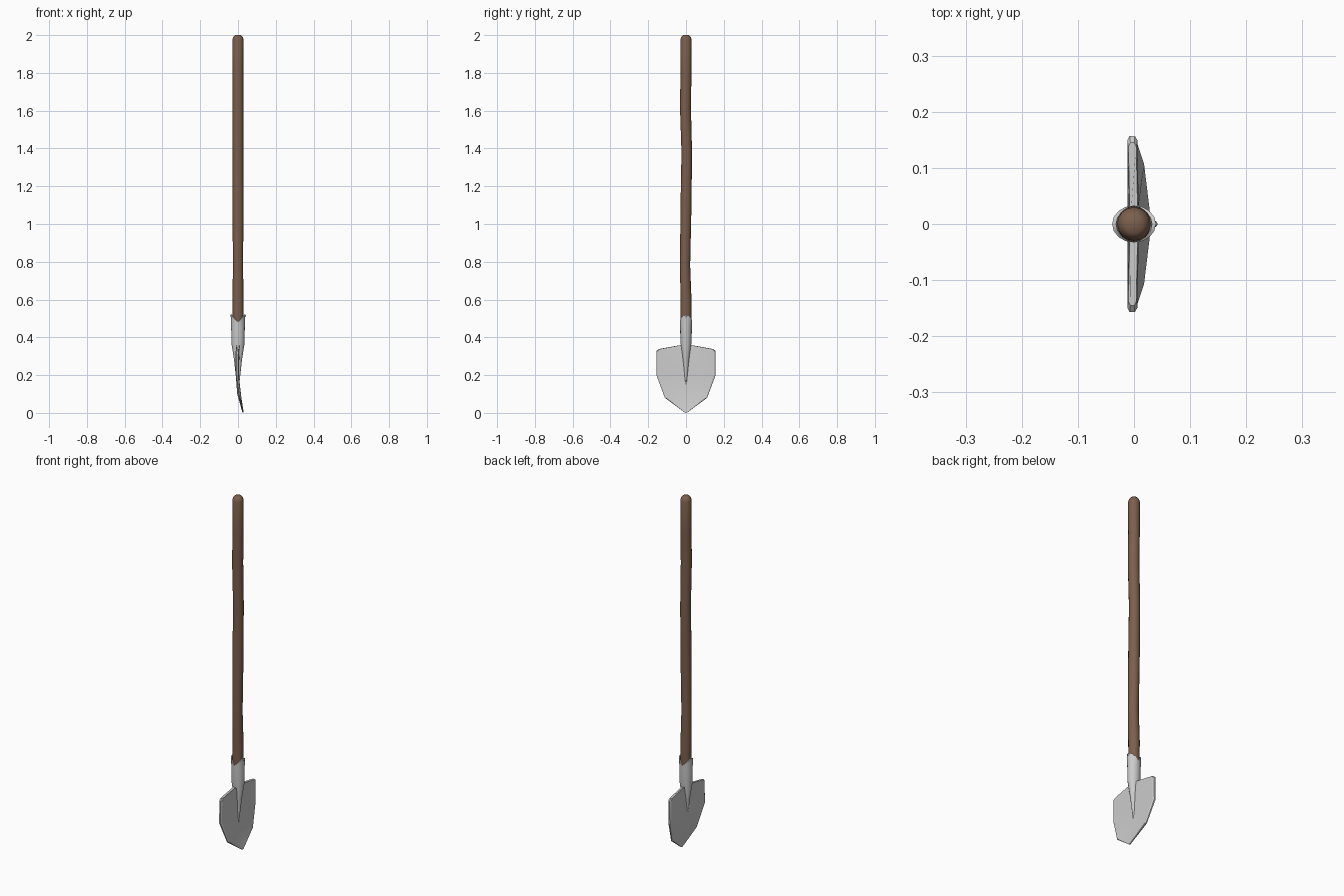
import bpy, bmesh, math

if "Cube" in bpy.data.objects:
    bpy.data.objects.remove(bpy.data.objects["Cube"])

wood = bpy.data.materials.new("wood")
wood.diffuse_color = (0.2, 0.115, 0.075, 1)
wood.use_nodes = True
wood.node_tree.nodes["Principled BSDF"].inputs["Base Color"].default_value = wood.diffuse_color


def loft(name, rings, angle, closed_ends=True):
    """Join equal-length rings of points into a skinned mesh."""
    bm = bmesh.new()
    vs = [[bm.verts.new(p) for p in r] for r in rings]
    n = len(vs[0])
    for a, b in zip(vs, vs[1:]):
        for i in range(n):
            j = (i + 1) % n
            bm.faces.new((a[i], a[j], b[j], b[i]))
    if closed_ends:
        bm.faces.new(vs[0])
        bm.faces.new(vs[-1])
    bmesh.ops.remove_doubles(bm, verts=bm.verts, dist=1e-5)
    bmesh.ops.recalc_face_normals(bm, faces=bm.faces)
    me = bpy.data.meshes.new(name)
    bm.to_mesh(me)
    bm.free()
    ob = bpy.data.objects.new(name, me)
    bpy.context.collection.objects.link(ob)
    bpy.ops.object.select_all(action='DESELECT')
    bpy.context.view_layer.objects.active = ob
    ob.select_set(True)
    bpy.ops.object.shade_smooth_by_angle(angle=math.radians(angle))
    return ob


def ring(z, rx, ry, y=0, crown=0, n=16):
    pts = []
    for i in range(n):
        a = math.tau * i / n
        c, s = math.cos(a), math.sin(a)
        pts.append((rx * c, y + ry * s, z + crown * abs(c)))
    return pts


# Wooden handle: slightly crooked, rounded top (z, radius, y offset)
shaft = [(0.38, 0.027, 0), (0.6, 0.029, 0), (0.78, 0.027, -0.005),
         (1.1, 0.029, 0), (1.38, 0.028, 0.004), (1.62, 0.029, -0.003),
         (1.8, 0.029, 0), (1.975, 0.03, 0), (1.991, 0.025, 0), (2.0, 0.016, 0)]
handle = loft("handle", [ring(z, r, r, y) for z, r, y in shaft], 50)
handle.data.materials.append(wood)

# Metal socket: notched collar at the top, tapering to a rib on the blade
socket = [(0.125, 0.004, 0.002, 0), (0.2, 0.012, 0.008, 0),
          (0.28, 0.021, 0.017, 0), (0.37, 0.035, 0.029, 0),
          (0.44, 0.036, 0.031, 0.02), (0.48, 0.039, 0.033, 0.04),
          (0.48, 0.032, 0.029, 0.04), (0.44, 0.028, 0.027, 0.02)]
loft("socket", [ring(z, rx, ry, 0, c) for z, rx, ry, c in socket], 40)

# Rivet on the collar
bpy.ops.mesh.primitive_uv_sphere_add(segments=10, ring_count=6, radius=0.006,
                                     location=(0.036, 0, 0.512))
bpy.context.object.name = "rivet"
bpy.ops.object.shade_smooth_by_angle(angle=math.radians(60))

# Blade: half-width, edge z, middle z, x at edge, x at middle, half thickness
rows = [(0.145, 0.338, 0.364, -0.003, 0.0, 0.007),
        (0.157, 0.328, 0.345, -0.003, 0.0, 0.009),
        (0.157, 0.2, 0.2, -0.004, -0.004, 0.008),
        (0.112, 0.08, 0.1, 0.012, 0.002, 0.006),
        (0.008, 0.003, 0.0, 0.027, 0.027, 0.003)]


def blade_ring(w, ze, zm, xe, xm, t):
    front = [(xe + t * 0.5, -w, ze), (xe + t, -w * 0.95, ze), (xm + t, 0, zm),
             (xe + t, w * 0.95, ze), (xe + t * 0.5, w, ze)]
    back = [(2 * (xm if p[1] == 0 else xe) - p[0], p[1], p[2]) for p in reversed(front)]
    return front + back


loft("blade", [blade_ring(*r) for r in rows], 20)
